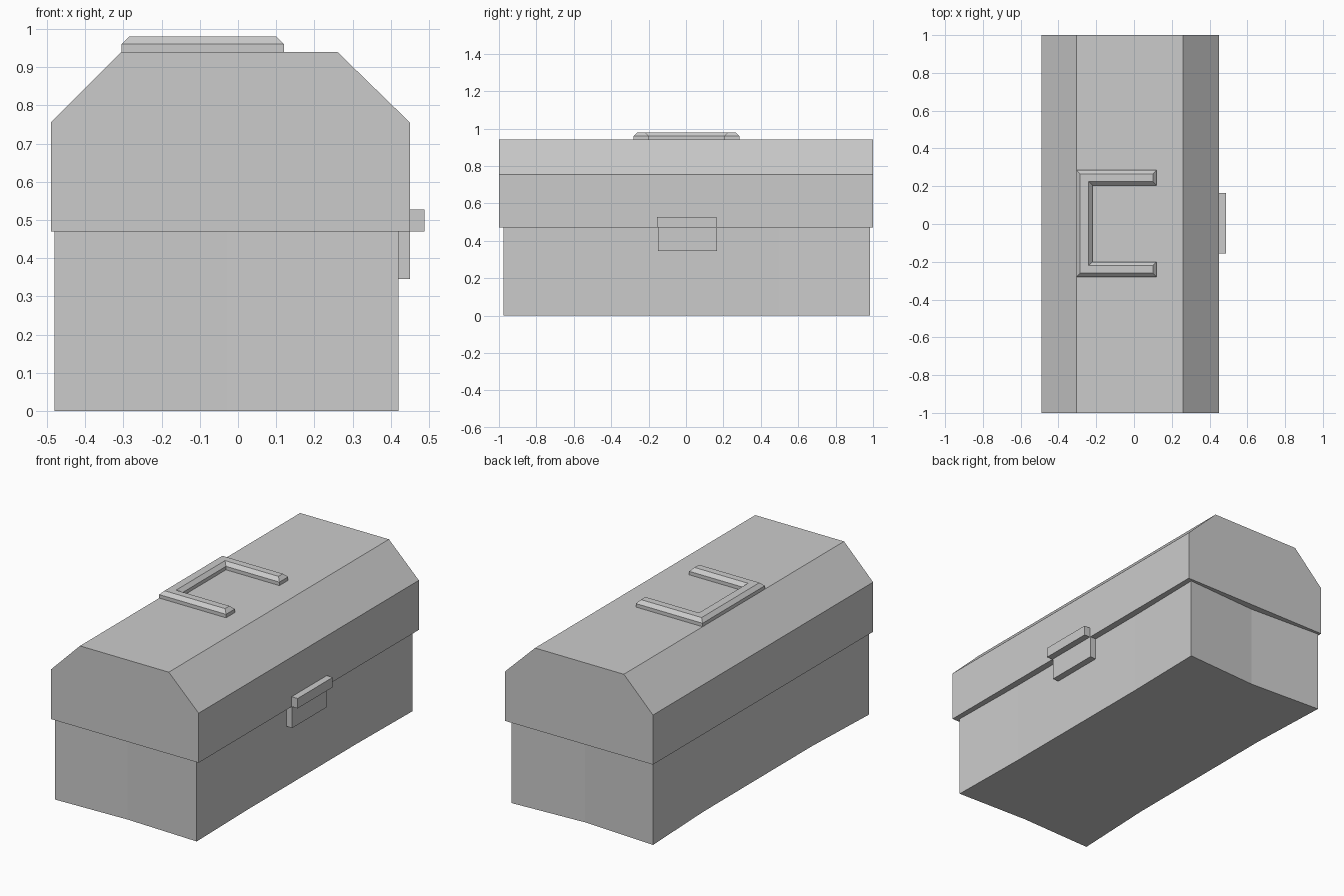
import bpy
import bmesh

if "Cube" in bpy.data.objects:
    bpy.data.objects.remove(bpy.data.objects["Cube"])


def loft(name, rings):
    """Closed solid skinned through rings of equal point count."""
    bm = bmesh.new()
    loops = [[bm.verts.new(p) for p in ring] for ring in rings]
    n = len(loops[0])
    for a, b in zip(loops, loops[1:]):
        for i in range(n):
            j = (i + 1) % n
            bm.faces.new((a[i], a[j], b[j], b[i]))
    bm.faces.new(loops[0][::-1])
    bm.faces.new(loops[-1])
    bmesh.ops.recalc_face_normals(bm, faces=bm.faces)
    mesh = bpy.data.meshes.new(name)
    bm.to_mesh(mesh)
    bm.free()
    obj = bpy.data.objects.new(name, mesh)
    bpy.context.collection.objects.link(obj)
    return obj


def at_height(outline, z):
    return [(x, y, z) for x, y in outline]


def box(name, x, y, z):
    outline = [(x[0], y[0]), (x[1], y[0]), (x[1], y[1]), (x[0], y[1])]
    return loft(name, [at_height(outline, h) for h in z])


# Lower box: walls bow in very slightly between the corners
body = [(-0.48, -0.975), (-0.03, -0.96), (0.42, -0.975), (0.412, -0.49),
        (0.412, 0.5), (0.42, 0.985), (-0.03, 0.96), (-0.48, 0.985),
        (-0.46, 0.5), (-0.46, -0.49)]
loft("lower_box", [at_height(body, 0), at_height(body, 0.472)])

# Lid: chamfered profile running the full length
profile = [(-0.49, 0.47), (0.45, 0.47), (0.45, 0.755),
           (0.26, 0.94), (-0.305, 0.94), (-0.49, 0.755)]
loft("lid", [[(x, y, z) for x, z in profile] for y in (-1, 1)])


# Folded U-shaped handle with chamfered top
def handle_outline(d):
    x0, x1, xi = -0.305 + d, 0.12 - d, -0.22 - d
    y0, y1, w = -0.28 + d, 0.285 - d, 0.08 - 2 * d
    return [(x0, y0), (x1, y0), (x1, y0 + w), (xi, y0 + w),
            (xi, y1 - w), (x1, y1 - w), (x1, y1), (x0, y1)]


loft("handle", [at_height(handle_outline(d), z)
                for d, z in ((0, 0.935), (0, 0.96), (0.02, 0.98))])

# Latch: plate on the box and catch on the lid
box("latch_plate", (0.40, 0.45), (-0.15, 0.167), (0.345, 0.472))
box("latch_catch", (0.44, 0.488), (-0.155, 0.163), (0.47, 0.527))
